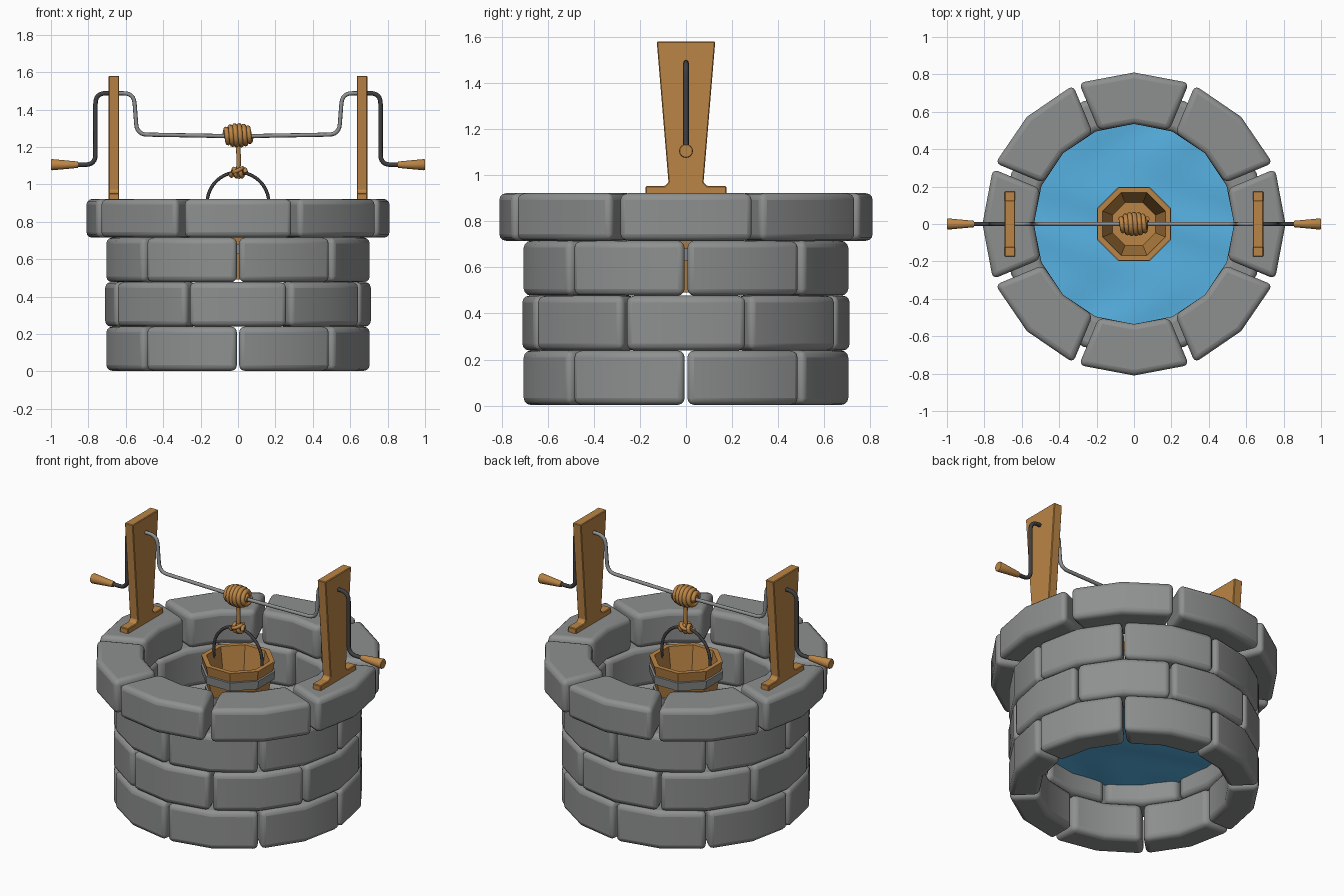
import bpy, bmesh, math
from mathutils import Vector

if "Cube" in bpy.data.objects:
    bpy.data.objects.remove(bpy.data.objects["Cube"])

def material(name, rgb):
    m = bpy.data.materials.new(name)
    m.diffuse_color = (*rgb, 1)
    m.use_nodes = True
    m.node_tree.nodes["Principled BSDF"].inputs["Base Color"].default_value = m.diffuse_color
    return m

STONE = material("grey stone", (0.27, 0.28, 0.275))
WOOD = material("warm wood", (0.50, 0.235, 0.06))
WATER = material("blue water", (0.095, 0.44, 0.76))
IRON = material("dark iron", (0.05, 0.05, 0.055))
STEEL = material("light steel", (0.27, 0.28, 0.285))

def finish(bm, name, mat, bevel=0, segments=3, smooth=None):
    bmesh.ops.recalc_face_normals(bm, faces=bm.faces)
    me = bpy.data.meshes.new(name)
    bm.to_mesh(me)
    bm.free()
    ob = bpy.data.objects.new(name, me)
    bpy.context.collection.objects.link(ob)
    me.materials.append(mat)
    if bevel:
        b = ob.modifiers.new("bevel", 'BEVEL')
        b.width, b.segments = bevel, segments
        b.limit_method, b.angle_limit = 'ANGLE', math.radians(35)
    if smooth:
        select(ob)
        bpy.ops.object.shade_smooth_by_angle(angle=math.radians(smooth))
    return ob

def select(ob):
    bpy.ops.object.select_all(action='DESELECT')
    ob.select_set(True)
    bpy.context.view_layer.objects.active = ob

def prism(bm, points, offset):
    """Extrude a closed outline along an offset."""
    lo = [bm.verts.new(p) for p in points]
    hi = [bm.verts.new(Vector(p) + Vector(offset)) for p in points]
    n = len(lo)
    bm.faces.new(lo)
    bm.faces.new(hi[::-1])
    for i in range(n):
        j = (i + 1) % n
        bm.faces.new((lo[i], lo[j], hi[j], hi[i]))

def lathe(name, mat, profile, sides, axis='z', closed=True, turn=0.0, **kw):
    """Spin (radius, position) points around the z or x axis."""
    bm = bmesh.new()
    rings = []
    for r, h in profile:
        ring = []
        for k in range(sides):
            a = turn + 2 * math.pi * k / sides
            c, s = r * math.cos(a), r * math.sin(a)
            ring.append(bm.verts.new((c, s, h) if axis == 'z' else (h, c, s)))
        rings.append(ring)
    pairs = list(zip(rings, rings[1:]))
    if closed:
        pairs.append((rings[-1], rings[0]))
    else:
        bm.faces.new(rings[0])
        bm.faces.new(rings[-1])
    for a, b in pairs:
        for i in range(sides):
            j = (i + 1) % sides
            bm.faces.new((a[i], a[j], b[j], b[i]))
    return finish(bm, name, mat, **kw)

def fillet(points, r, steps=6):
    """Round the inner corners of a path."""
    pts = [Vector(p) for p in points]
    out = [pts[0]]
    for a, b, c in zip(pts, pts[1:], pts[2:]):
        p, q = b + (a - b).normalized() * r, b + (c - b).normalized() * r
        for i in range(steps + 1):
            t = i / steps
            out.append(p * (1 - t) ** 2 + b * 2 * t * (1 - t) + q * t * t)
    return out + [pts[-1]]

def tube(name, mat, points, radius):
    cu = bpy.data.curves.new(name, 'CURVE')
    cu.dimensions = '3D'
    cu.bevel_depth, cu.bevel_resolution, cu.use_fill_caps = radius, 2, True
    sp = cu.splines.new('POLY')
    sp.points.add(len(points) - 1)
    for p, q in zip(sp.points, points):
        p.co = (*q, 1)
    cu.materials.append(mat)
    ob = bpy.data.objects.new(name, cu)
    bpy.context.collection.objects.link(ob)
    select(ob)
    bpy.ops.object.convert(target='MESH')
    bpy.ops.object.shade_smooth_by_angle(angle=math.radians(50))
    return ob

# Stone courses: eight blocks each, every block bent once in the middle
def course(name, r_in, r_out, z0, z1, turn, gap):
    bm = bmesh.new()
    half = math.pi / 8
    for k in range(8):
        mid = turn + k * math.pi / 4
        outline = []
        for r, signs in ((r_out, (-1, 0, 1)), (r_in, (1, 0, -1))):
            for s in signs:
                a = mid + s * (half - gap / r)
                outline.append((r * math.cos(a), r * math.sin(a), z0))
        prism(bm, outline, (0, 0, z1 - z0))
    finish(bm, name, STONE, bevel=0.03, segments=3, smooth=40)

course("bottom_stones", 0.535, 0.71, 0.003, 0.239, math.pi / 8, 0.006)
course("lower_middle_stones", 0.535, 0.71, 0.239, 0.477, 0, 0.006)
course("upper_middle_stones", 0.535, 0.71, 0.477, 0.715, math.pi / 8, 0.006)
course("rim_stones", 0.535, 0.81, 0.715, 0.922, 0, 0.017)

# Water sheet with gentle ripples
bm = bmesh.new()
bmesh.ops.create_grid(bm, x_segments=40, y_segments=40, size=0.57)
bmesh.ops.delete(bm, geom=[v for v in bm.verts if v.co.length > 0.58], context='VERTS')
for v in bm.verts:
    x, y = v.co.x, v.co.y
    v.co.z = 0.36 + 0.008 * math.sin(9 * x + 3 * math.sin(5 * y)) * math.cos(8 * y - 2 * x)
finish(bm, "water", WATER, smooth=60)

# Posts, cranks and grips on both sides
half_post = [(0.175, 0.918), (0.175, 0.953), (0.092, 0.953), (0.076, 0.968), (0.127, 1.58)]
for side, s in (("left", -1), ("right", 1)):
    bm = bmesh.new()
    outline = half_post + [(-y, z) for y, z in reversed(half_post)]
    prism(bm, [(s * 0.635, y, z) for y, z in outline], (s * 0.057, 0, 0))
    finish(bm, side + "_post", WOOD, bevel=0.004, segments=1)
    outer = fillet([(s * 0.665, 0, 1.487), (s * 0.762, 0, 1.487),
                    (s * 0.762, 0, 1.105), (s * 0.88, 0, 1.105)], 0.055)
    tube(side + "_crank", IRON, outer, 0.012)
    inner = fillet([(s * 0.665, 0, 1.487), (s * 0.557, 0, 1.487),
                    (s * 0.54, 0, 1.267), (0, 0, 1.257)], 0.055)
    tube(side + "_axle", STEEL, inner, 0.011)
    grip = lathe(side + "_grip", WOOD, [(0.017, s * 0.855), (0.03, s * 0.995), (0.027, s)],
                 16, axis='x', closed=False, smooth=40)
    grip.location.z = 1.105

# Rope wound on the axle, hanging strand and knot
def coil(length, radius, turns, z, tip):
    pts = []
    for i in range(turns * 16 + 1):
        t = 2 * i / (turns * 16) - 1
        r = radius * math.sqrt(max(0, 1 - (t * tip) ** 2))
        a = math.pi * turns * t
        pts.append((t * length, r * math.cos(a), z + r * math.sin(a)))
    return pts

tube("wound_rope", WOOD, coil(0.07, 0.052, 6, 1.262, 0.85), 0.014)
core = lathe("rope_core", WOOD, [(0.02, -0.072), (0.048, -0.03), (0.048, 0.03), (0.02, 0.072)],
             12, axis='x', closed=False, smooth=40)
core.location.z = 1.262
tube("hanging_rope", WOOD, [(0, 0, 1.23), (0.004, 0, 1.13), (0, 0, 1.03)], 0.012)
tube("rope_knot", WOOD, coil(0.042, 0.021, 3, 1.063, 0.7), 0.012)
loop = [(0.025 * math.cos(a), 0.032 * math.sin(a), 1.075 + 0.012 * math.cos(a))
        for a in (i * math.pi / 8 for i in range(17))]
tube("knot_loop", WOOD, loop, 0.011)

# Eight-sided bucket, radii given across the flats
FLAT = 1 / math.cos(math.pi / 8)
def octagon(name, mat, profile, closed):
    return lathe(name, mat, [(r * FLAT, z) for r, z in profile], 8,
                 closed=closed, turn=math.pi / 8)

octagon("bucket", WOOD, [(0.132, 0.49), (0.196, 0.875), (0.168, 0.875), (0.115, 0.53)], False)
for name, z in (("upper_band", 0.79), ("lower_band", 0.655)):
    r = 0.132 + 0.064 * (z - 0.49) / 0.385
    octagon(name, STEEL, [(r - 0.012, z - 0.026), (r + 0.012, z - 0.026),
                          (r + 0.017, z + 0.026), (r - 0.008, z + 0.026)], True)

# Bucket handle
arc = [(0.165 * math.cos(a), 0, 0.9 + 0.165 * math.sin(a))
       for a in (i * math.pi / 20 for i in range(21))]
tube("bucket_handle", IRON, [(0.168, 0, 0.83)] + arc + [(-0.168, 0, 0.83)], 0.009)
